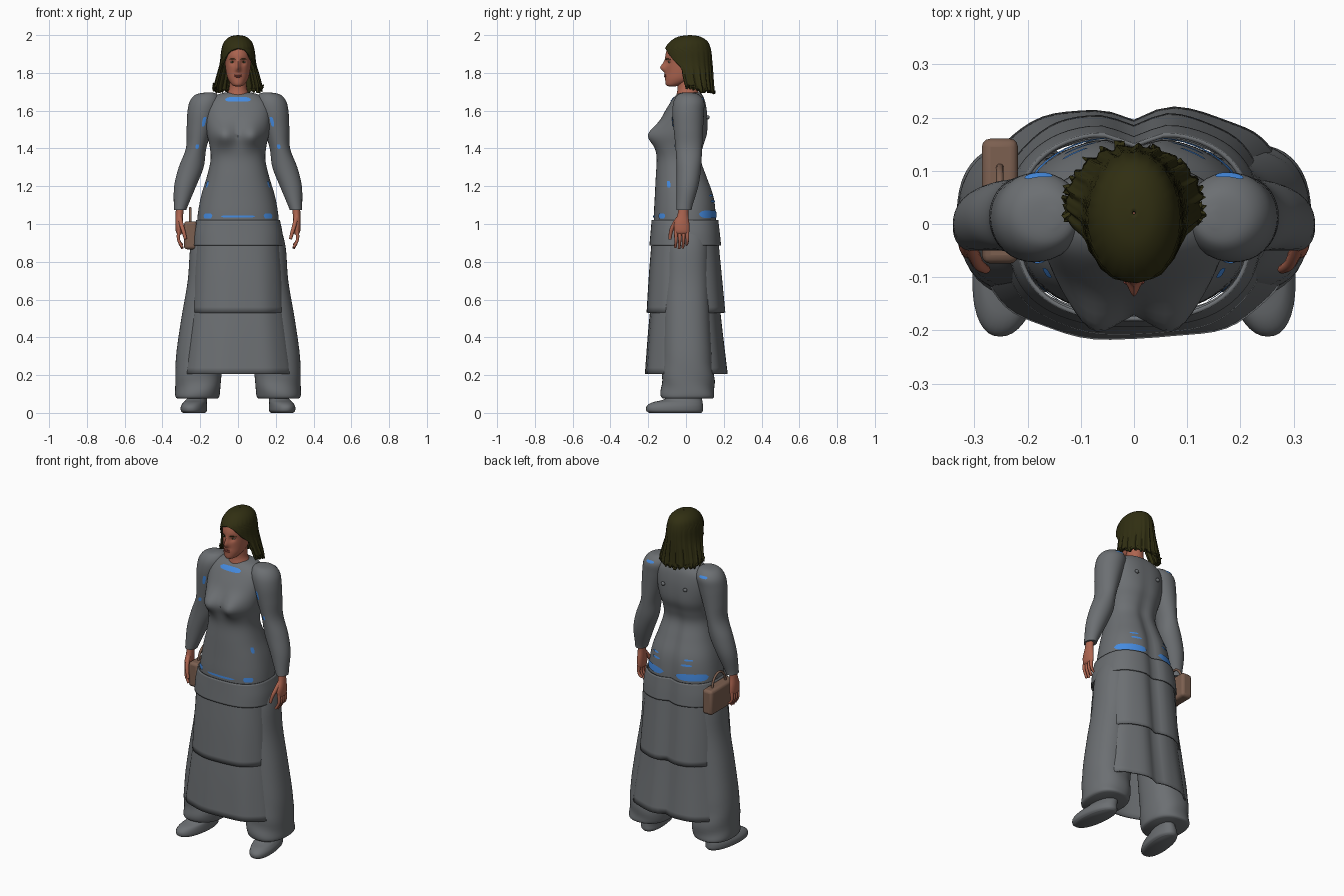
import bpy, bmesh, math, random
from mathutils import Vector

random.seed(4)
cube = bpy.data.objects.get("Cube")
if cube:
    bpy.data.objects.remove(cube)


def material(name, r, g, b):
    m = bpy.data.materials.new(name)
    m.use_nodes = True
    m.diffuse_color = (r, g, b, 1)
    bsdf = m.node_tree.nodes["Principled BSDF"]
    bsdf.inputs["Base Color"].default_value = (r, g, b, 1)
    bsdf.inputs["Roughness"].default_value = 0.8
    return m


CLOTH = material("grey cloth", 0.15, 0.16, 0.17)
BLUE = material("blue underlayer", 0.06, 0.26, 0.75)
SKIN = material("skin", 0.42, 0.13, 0.08)
LIPS = material("lips", 0.28, 0.06, 0.045)
HAIR = material("dark hair", 0.03, 0.028, 0.006)
LEATHER = material("brown leather", 0.2, 0.115, 0.08)
EYE = material("eye", 0.3, 0.27, 0.23)


def finish(ob, mat, angle=50):
    ob.data.materials.append(mat)
    bpy.ops.object.select_all(action='DESELECT')
    ob.select_set(True)
    bpy.context.view_layer.objects.active = ob
    bpy.ops.object.shade_smooth_by_angle(angle=math.radians(angle))
    return ob


def add_mesh(name, bm, mat):
    bmesh.ops.remove_doubles(bm, verts=bm.verts, dist=0.0004)
    bmesh.ops.recalc_face_normals(bm, faces=bm.faces)
    me = bpy.data.meshes.new(name)
    bm.to_mesh(me)
    bm.free()
    ob = bpy.data.objects.new(name, me)
    bpy.context.collection.objects.link(ob)
    return finish(ob, mat)


def surface(rings, u, t, power=2, grow=0, tweak=None):
    """Point on smoothly blended rings (z, centre x, half width, front y, back y)."""
    i = min(int(u), len(rings) - 2)
    f = u - i
    a, b, c, d = (rings[max(0, min(len(rings) - 1, i + k))] for k in (-1, 0, 1, 2))
    z, cx, rx, yf, yb = (q + 0.5 * f * (r - p + f * (2 * p - 5 * q + 4 * r - s + f * (3 * (q - r) + s - p)))
                         for p, q, r, s in zip(a, b, c, d))
    bend = lambda v: math.copysign(abs(v) ** (2 / power), v)
    p = Vector((cx + (max(rx, 0) + grow) * bend(math.sin(t)),
                (yf + yb) / 2 - ((yb - yf) / 2 + grow) * bend(math.cos(t)), z))
    return tweak(p, t) if tweak else p


def grid(rows):
    bm = bmesh.new()
    verts = [[bm.verts.new(p) for p in row] for row in rows]
    for r, q in zip(verts, verts[1:]):
        for i in range(len(r) - 1):
            bm.faces.new((r[i], r[i + 1], q[i + 1], q[i]))
    return bm


def loft(name, rings, mat, side=1, power=2, n=40, step=5, cap=True, tweak=None, opening=None, thick=0):
    rows = []
    for k in range((len(rings) - 1) * step + 1):
        u = k / step
        gap = opening(surface(rings, u, 0).z) if opening else 0
        row = [surface(rings, u, gap + (math.tau - 2 * gap) * (j % n if not gap else j) / n, power, 0, tweak)
               for j in range(n + 1)]
        rows.append([Vector((p.x * side, p.y, p.z)) for p in row])
    bm = grid(rows)
    if cap:
        bmesh.ops.remove_doubles(bm, verts=bm.verts, dist=0.0004)
        bmesh.ops.holes_fill(bm, edges=[e for e in bm.edges if e.is_boundary], sides=0)
    ob = add_mesh(name, bm, mat)
    if thick:
        m = ob.modifiers.new("thickness", 'SOLIDIFY')
        m.thickness = thick
    return ob


def patch(name, rings, z, half, t0, t1, side=1, power=2, tweak=None):
    """Lens-shaped strip of underlayer lying just over a garment."""
    i = next(k for k in range(len(rings) - 1) if rings[k][0] >= z >= rings[k + 1][0])
    span = rings[i][0] - rings[i + 1][0]
    rows = []
    for v in (-1, -0.4, 0.4, 1):
        row = []
        for k in range(13):
            s = k / 6 - 1
            h = half * (1 - s ** 4) ** 0.5
            u = i + (rings[i][0] - z - v * h) / span
            p = surface(rings, max(0, u), t0 + (t1 - t0) * k / 12, power, 0.004, tweak)
            row.append((p.x * side, p.y, p.z))
        rows.append(row)
    add_mesh(name, grid(rows), BLUE)


def tube(name, points, radius, mat, taper=1):
    cu = bpy.data.curves.new(name, 'CURVE')
    cu.dimensions = '3D'
    cu.bevel_depth, cu.bevel_resolution, cu.use_fill_caps = radius, 3, True
    sp = cu.splines.new('NURBS')
    sp.points.add(len(points) - 1)
    for i, (q, p) in enumerate(zip(sp.points, points)):
        q.co = (*p, 1)
        q.radius = 1 + (taper - 1) * i / (len(points) - 1)
    sp.use_endpoint_u, sp.order_u = True, 3
    ob = bpy.data.objects.new(name, cu)
    bpy.context.collection.objects.link(ob)
    cu.materials.append(mat)


def ball(name, loc, size, mat):
    bpy.ops.mesh.primitive_uv_sphere_add(segments=20, ring_count=12, radius=1, location=loc)
    ob = bpy.context.object
    ob.name, ob.scale = name, size
    return finish(ob, mat)


def bell(v, width):
    return math.exp(-(v / width) ** 2)


# Torso garment: bust and spine shaped by soft bumps
def torso_shape(p, t):
    if math.cos(t) > 0:
        p.y -= 0.055 * bell(abs(p.x) - 0.08, 0.06) * bell(p.z - 1.47, 0.06) * math.cos(t)
    else:
        p.y -= 0.02 * bell(p.x, 0.035) * bell(p.z - 1.1, 0.35)
    return p


TORSO = [(1.695, 0, 0.075, -0.03, 0.075), (1.68, 0, 0.12, -0.055, 0.09), (1.64, 0, 0.165, -0.085, 0.105),
         (1.57, 0, 0.175, -0.125, 0.115), (1.48, 0, 0.165, -0.16, 0.115), (1.41, 0, 0.15, -0.16, 0.095),
         (1.34, 0, 0.145, -0.155, 0.085), (1.25, 0, 0.165, -0.16, 0.115), (1.15, 0, 0.195, -0.165, 0.15),
         (1.05, 0, 0.213, -0.17, 0.162), (0.94, 0, 0.22, -0.17, 0.162)]
loft("dress_body", TORSO, CLOTH, power=2.3, n=64, tweak=torso_shape)


# Three overlapping skirt tiers with a crease down the back
def skirt_shape(p, t):
    if math.cos(t) < 0:
        p.y -= 0.025 * bell(p.x, 0.04)
    p.y += 0.004 * math.sin(9 * t) * max(0, 1 - p.z)
    return p


TIERS = {"upper": [(1.02, 0, 0.214, -0.174, 0.168), (0.95, 0, 0.228, -0.18, 0.176), (0.885, 0, 0.232, -0.186, 0.182)],
         "middle": [(0.95, 0, 0.215, -0.17, 0.165), (0.75, 0, 0.23, -0.187, 0.183), (0.53, 0, 0.243, -0.2, 0.203)],
         "lower": [(0.7, 0, 0.225, -0.165, 0.16), (0.45, 0, 0.258, -0.19, 0.185), (0.205, 0, 0.29, -0.208, 0.213)]}
for key, rings in TIERS.items():
    loft(key + "_skirt_tier", rings, CLOTH, power=2.6, n=72, cap=False, tweak=skirt_shape, thick=-0.008)

ARM = [(1.697, 0.15, 0.01, -0.005, 0.025), (1.687, 0.165, 0.055, -0.04, 0.065), (1.65, 0.175, 0.08, -0.065, 0.095),
       (1.59, 0.188, 0.08, -0.072, 0.095), (1.5, 0.205, 0.067, -0.065, 0.09), (1.4, 0.222, 0.054, -0.055, 0.085),
       (1.3, 0.248, 0.066, -0.05, 0.08), (1.2, 0.28, 0.058, -0.05, 0.065), (1.1, 0.302, 0.038, -0.05, 0.035),
       (1.075, 0.307, 0.033, -0.05, 0.03)]
LEG = [(1.0, 0.115, 0.105, -0.1, 0.12), (0.88, 0.135, 0.117, -0.11, 0.125), (0.7, 0.15, 0.116, -0.115, 0.125),
       (0.5, 0.178, 0.122, -0.12, 0.13), (0.3, 0.203, 0.125, -0.125, 0.14), (0.15, 0.212, 0.12, -0.13, 0.15),
       (0.09, 0.215, 0.117, -0.13, 0.153), (0.075, 0.215, 0.105, -0.12, 0.14)]
SHOE = [(0, 0.232, 0.055, -0.195, 0.08), (0.012, 0.232, 0.066, -0.21, 0.09), (0.035, 0.232, 0.066, -0.208, 0.09),
        (0.055, 0.228, 0.06, -0.18, 0.088), (0.075, 0.222, 0.052, -0.11, 0.085), (0.13, 0.215, 0.045, -0.05, 0.08)]
PALM = [(1.1, 0.307, 0.022, -0.038, 0.014), (1.05, 0.31, 0.02, -0.045, 0.012), (1.0, 0.312, 0.02, -0.063, 0.018),
        (0.96, 0.312, 0.017, -0.063, 0.018), (0.945, 0.31, 0.01, -0.055, 0.01)]


def toe_out(p, t):
    p.x -= 0.12 * (p.y + 0.05)
    return p


def trouser_folds(p, t):
    p.y += 0.005 * math.sin(45 * p.z + 2 * t) * bell(p.z - 0.12, 0.12)
    return p


# Limbs, made once and mirrored by side
for s, label in ((1, "left"), (-1, "right")):
    loft(label + "_sleeve", ARM, CLOTH, s, n=36)
    loft(label + "_trouser_leg", LEG, CLOTH, s, 2.3, n=44, tweak=trouser_folds)
    loft(label + "_shoe", SHOE, CLOTH, s, 2.2, tweak=toe_out)
    loft(label + "_palm", PALM, SKIN, s, n=20)
    for k in range(4):
        y, drop = -0.053 + 0.02 * k, (0.006, 0, 0.004, 0.02)[k]
        tube(label + "_finger", [(s * 0.312, y, 0.965), (s * 0.318, y, 0.93), (s * 0.31, y, 0.9),
                                 (s * 0.294, y - 0.004, 0.87 + drop)], 0.0105, SKIN, 0.65)
    tube(label + "_thumb", [(s * 0.308, -0.04, 1.03), (s * 0.298, -0.07, 0.99), (s * 0.285, -0.083, 0.95),
                            (s * 0.278, -0.085, 0.92)], 0.013, SKIN, 0.65)
    ball(label + "_back_button", (s * 0.075, 0.116, 1.565), (0.013, 0.009, 0.011), CLOTH)
    # Blue underlayer showing at hips, sleeves and shoulders
    for name, z, half, a, b in (("front_hip", 1.043, 0.014, 0.62, 0.95), ("side_waist", 1.21, 0.018, 1.02, 1.17),
                                ("back_hip", 1.052, 0.019, 1.95, 3.0), ("upper_back_hip", 1.12, 0.006, 2.5, 2.85),
                                ("high_back_hip", 1.15, 0.005, 2.45, 2.75)):
        patch(label + "_" + name + "_underlayer", TORSO, z, half, a, b, s, 2.3, torso_shape)
    patch(label + "_armpit_underlayer", ARM, 1.54, 0.025, -0.35, -0.1, s)
    patch(label + "_elbow_underlayer", ARM, 1.41, 0.012, -0.25, 0.1, s)
    patch(label + "_shoulder_underlayer", ARM, 1.66, 0.006, 2.7, 3.4, s)
patch("front_belt_underlayer", TORSO, 1.04, 0.006, -0.38, 0.38, 1, 2.3, torso_shape)
patch("neckline_underlayer", TORSO, 1.658, 0.012, -0.42, 0.42, 1, 2.3, torso_shape)

# Neck and head
loft("neck", [(1.78, 0, 0.045, -0.05, 0.06), (1.72, 0, 0.047, -0.045, 0.06), (1.685, 0, 0.06, -0.05, 0.07),
              (1.66, 0, 0.07, -0.055, 0.075)], SKIN)


def face_shape(p, t):
    front = max(0, math.cos(t))
    p.y += 0.012 * front * bell(abs(p.x) - 0.029, 0.014) * bell(p.z - 1.857, 0.014)
    p.y -= 0.027 * front * bell(p.x, 0.009 + 0.12 * max(0, 1.86 - p.z)) * bell(p.z - 1.825, 0.02)
    p.y -= 0.01 * front * bell(p.x, 0.009) * bell(p.z - 1.85, 0.02)
    p.y -= 0.006 * front * bell(p.x, 0.02) * bell(p.z - 1.785, 0.01)
    return p


loft("head", [(1.728, 0, 0.012, -0.09, -0.06), (1.737, 0, 0.032, -0.106, -0.02), (1.765, 0, 0.052, -0.11, 0.05),
              (1.8, 0, 0.062, -0.107, 0.075), (1.85, 0, 0.069, -0.108, 0.095), (1.9, 0, 0.071, -0.108, 0.1),
              (1.95, 0, 0.06, -0.085, 0.09), (1.98, 0, 0.02, -0.03, 0.04)], SKIN, n=72, step=7, tweak=face_shape)
for s, label in ((1, "left"), (-1, "right")):
    ball(label + "_eye", (s * 0.029, -0.085, 1.857), (0.012, 0.008, 0.006), EYE)
    ball(label + "_iris", (s * 0.029, -0.0915, 1.857), (0.005, 0.003, 0.005), HAIR)
    tube(label + "_eyebrow", [(s * 0.013, -0.106, 1.871), (s * 0.03, -0.1, 1.877), (s * 0.048, -0.083, 1.871)],
         0.0028, HAIR, 0.6)
for z, h in ((1.789, 0.004), (1.781, 0.005)):
    ball("lip", (0, -0.109, z), (0.02, 0.007, h), LIPS)


# Bobbed hair, open around the face, with strand ridges and a ragged hem
def hair_shape(p, t):
    low = max(0, min(1, (1.98 - p.z) / 0.2))
    k = 1 + low * (0.025 * math.sin(23 * t) + 0.015 * math.sin(41 * t + 1))
    p.x, p.y = p.x * k, 0.02 + (p.y - 0.02) * k
    if p.z < 1.72:
        p.z += random.uniform(-0.008, 0.012) + 0.03 * max(0, math.cos(t) + 0.4)
    return p


def hair_opening(z):
    return 0 if z > 1.928 else min(1.25, 0.3 + ((1.928 - z) * 9) ** 0.8)


loft("bobbed_hair", [(2.0, 0, 0.003, 0.018, 0.024), (1.992, 0, 0.042, -0.04, 0.075), (1.965, 0, 0.073, -0.085, 0.115),
                     (1.92, 0, 0.088, -0.114, 0.132), (1.85, 0, 0.096, -0.112, 0.138), (1.77, 0, 0.116, -0.09, 0.142),
                     (1.73, 0, 0.126, -0.075, 0.145), (1.7, 0, 0.127, -0.065, 0.148)],
     HAIR, n=110, cap=False, tweak=hair_shape, opening=hair_opening, thick=0.01)

# Handbag with an arched handle
bpy.ops.mesh.primitive_cube_add(size=1, location=(-0.252, 0.043, 0.94))
bag = bpy.context.object
bag.name, bag.scale = "handbag", (0.068, 0.235, 0.148)
bpy.ops.object.transform_apply(location=False, rotation=False, scale=True)
bevel = bag.modifiers.new("round", 'BEVEL')
bevel.width, bevel.segments = 0.016, 3
finish(bag, LEATHER, 40)
tube("handbag_handle", [(-0.252, 0.043 - 0.065 * math.cos(a * math.pi / 8), 1.005 + 0.08 * math.sin(a * math.pi / 8))
                        for a in range(9)], 0.007, LEATHER)
